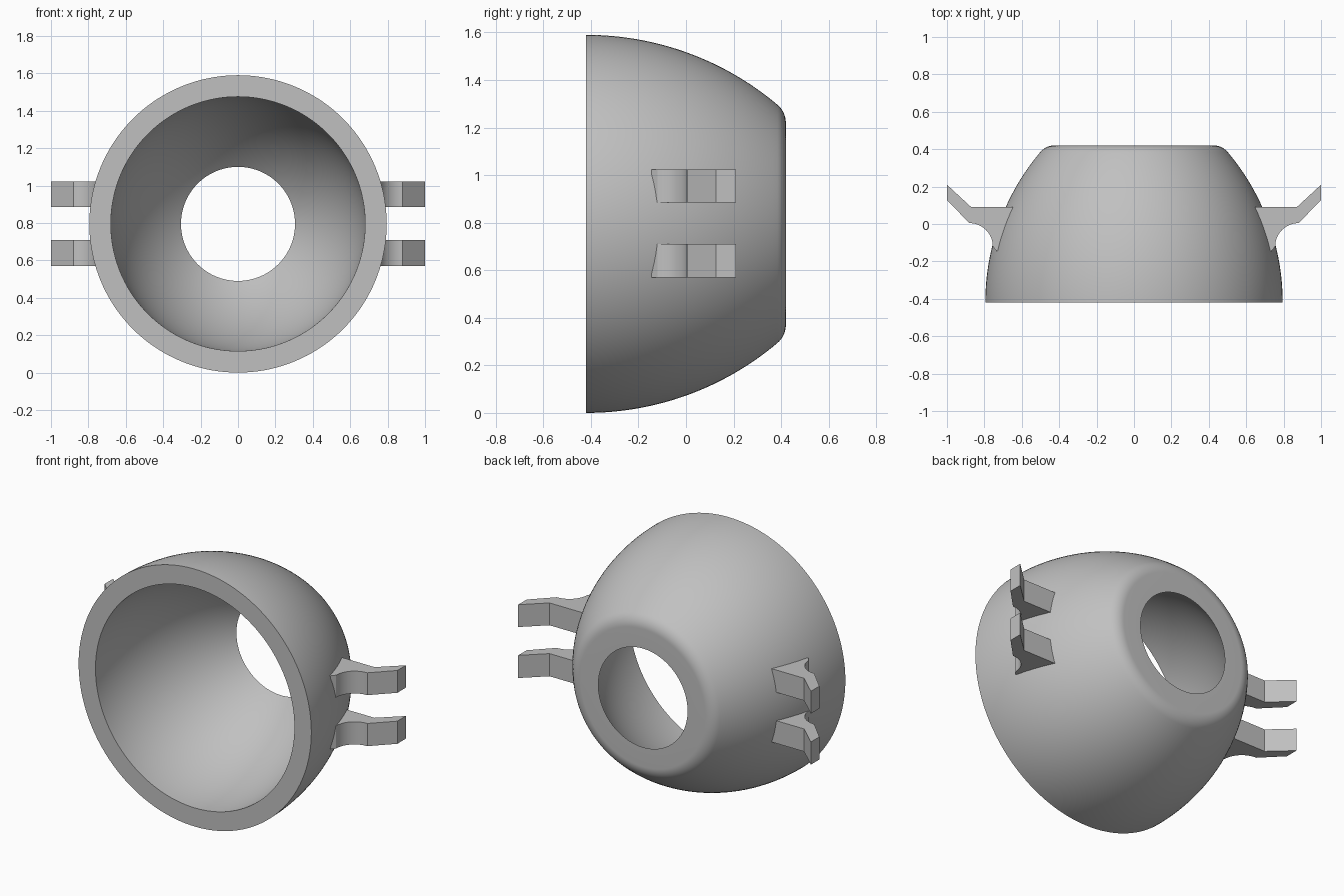
import bpy, bmesh, math
from mathutils import Matrix, Vector

cube = bpy.data.objects.get("Cube")
if cube:
    bpy.data.objects.remove(cube, do_unlink=True)

FRONT, BACK = -0.42, 0.42
AXIS_Z = 0.795

grey = bpy.data.materials.new("plain grey")
grey.use_nodes = True
grey.diffuse_color = (0.53, 0.53, 0.53, 1)
grey.node_tree.nodes["Principled BSDF"].inputs["Base Color"].default_value = grey.diffuse_color


def arc(cx, cy, radius, start, end, steps):
    """Points (x, y) along a circular arc, angles in radians."""
    angles = [start + (end - start) * i / steps for i in range(steps + 1)]
    return [(cx + radius * math.cos(a), cy + radius * math.sin(a)) for a in angles]


def finish(bm, name):
    bmesh.ops.recalc_face_normals(bm, faces=bm.faces)
    mesh = bpy.data.meshes.new(name)
    bm.to_mesh(mesh)
    bm.free()
    mesh.materials.append(grey)
    obj = bpy.data.objects.new(name, mesh)
    bpy.context.collection.objects.link(obj)
    bpy.ops.object.select_all(action='DESELECT')
    obj.select_set(True)
    bpy.context.view_layer.objects.active = obj
    bpy.ops.object.shade_smooth_by_angle(angle=math.radians(30))
    return obj


# Domed shell: curved outer wall, rounded back corner, curved inner wall
def build_shell():
    outer_r, inner_r, fillet = 1.248, 1.128, 0.10
    outer_cx, inner_cx = 0.795 - outer_r, 0.68 - inner_r
    depth = BACK - FRONT
    join = math.asin((depth - fillet) / (outer_r - fillet))
    fillet_x = outer_cx + (outer_r - fillet) * math.cos(join)
    profile = arc(outer_cx, FRONT, outer_r, 0, join, 32)
    profile += arc(fillet_x, BACK - fillet, fillet, join, math.pi / 2, 10)[1:]
    profile += arc(inner_cx, FRONT, inner_r, math.asin(depth / inner_r), 0, 32)

    bm = bmesh.new()
    verts = [bm.verts.new((x, y, AXIS_Z)) for x, y in profile]
    edges = [bm.edges.new((v, verts[i - 1])) for i, v in enumerate(verts)]
    bmesh.ops.spin(bm, geom=verts + edges, cent=(0, 0, AXIS_Z), axis=(0, 1, 0),
                   angle=math.tau, steps=144, use_merge=True)
    bmesh.ops.remove_doubles(bm, verts=bm.verts, dist=0.0001)
    finish(bm, "domed_shell")


# Side hook: flat arm with an angled tip and a curved underside brace
def build_hook(name, side, z_low, z_high):
    profile = [(0.60, 0.09), (0.87, 0.09), (1.0, 0.21), (1.0, 0.127)]
    profile += arc(0.88, -0.12, 0.125, math.pi / 2, math.pi, 12)
    profile += [(0.735, -0.145), (0.69, -0.13)]
    bm = bmesh.new()
    base = bm.faces.new([bm.verts.new((side * x, y, z_low)) for x, y in profile])
    top = bmesh.ops.extrude_face_region(bm, geom=[base], use_keep_orig=True)["geom"]
    bmesh.ops.translate(bm, vec=(0, 0, z_high - z_low),
                        verts=[g for g in top if isinstance(g, bmesh.types.BMVert)])
    finish(bm, name)


build_shell()
for side, side_name in ((1, "left"), (-1, "right")):
    build_hook(f"{side_name}_upper_hook", side, AXIS_Z + 0.09, AXIS_Z + 0.228)
    build_hook(f"{side_name}_lower_hook", side, AXIS_Z - 0.225, AXIS_Z - 0.085)
